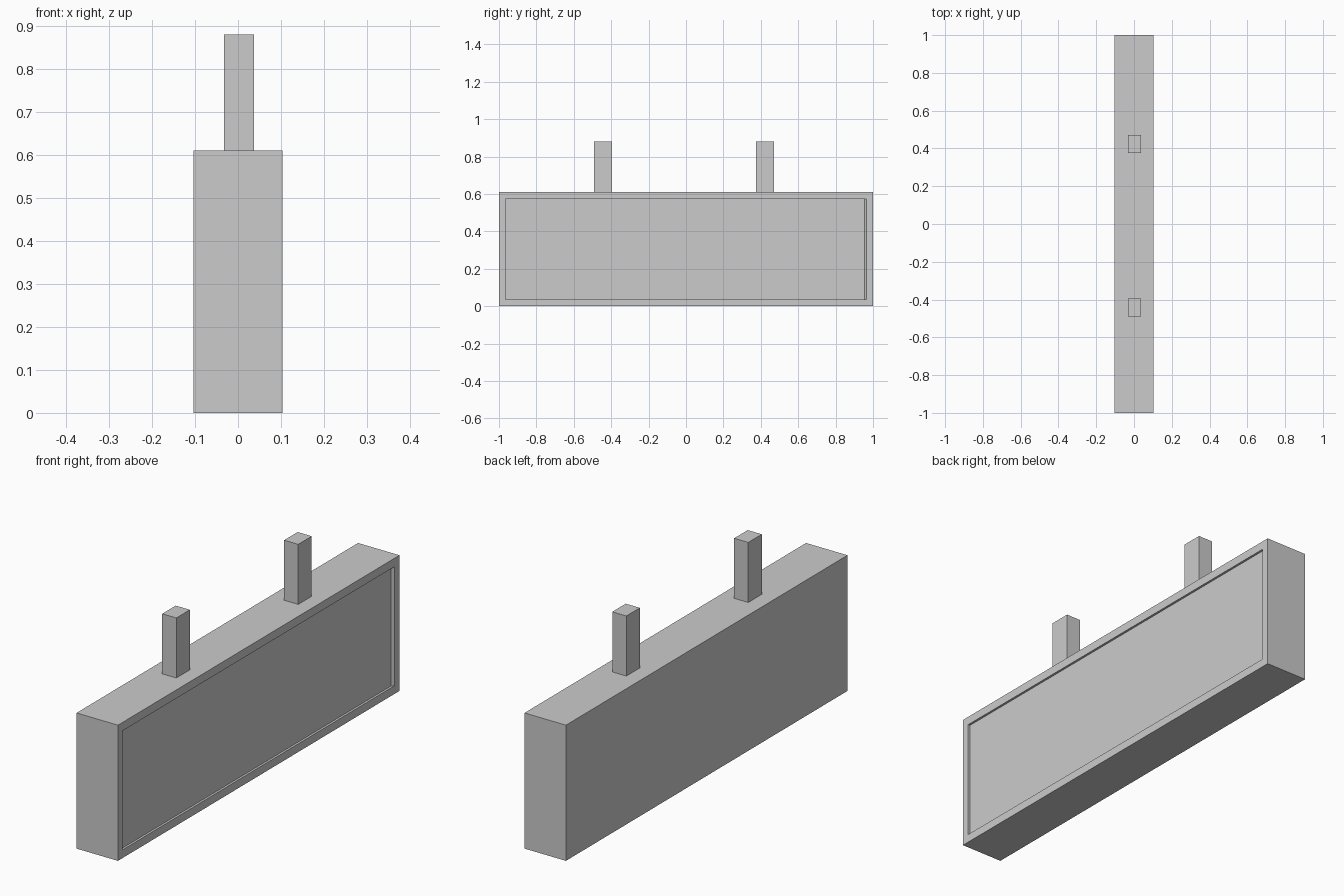
import bpy, bmesh
from mathutils import Vector

if "Cube" in bpy.data.objects:
    bpy.data.objects.remove(bpy.data.objects["Cube"])


def box(bm, lo, hi):
    lo, hi = Vector(lo), Vector(hi)
    verts = bmesh.ops.create_cube(bm, size=1)["verts"]
    for v in verts:
        v.co = Vector((lo[i] + (v.co[i] + 0.5) * (hi[i] - lo[i]) for i in range(3)))
    return verts


def finish(bm, name):
    mesh = bpy.data.meshes.new(name)
    bm.to_mesh(mesh)
    bm.free()
    obj = bpy.data.objects.new(name, mesh)
    bpy.context.collection.objects.link(obj)
    return obj


# Sign cabinet with a shallow recessed panel on the +x face
X, H = 0.103, 0.61
Y0, Y1, Z0, Z1 = -0.966, 0.966, 0.037, 0.572
FLOOR_Y1, DEPTH = 0.955, 0.01
bm = bmesh.new()
box(bm, (-X, -1, 0), (X, 1, H))
bm.normal_update()
face = max(bm.faces, key=lambda f: f.normal.x)

# Rim around the panel
bmesh.ops.inset_individual(bm, faces=[face], thickness=0.03)
for v in face.verts:
    v.co = (X, Y1 if v.co.y > 0 else Y0, Z1 if v.co.z > H / 2 else Z0)

# Panel floor, its far end wall slightly slanted
bmesh.ops.inset_individual(bm, faces=[face], thickness=0.001)
for v in face.verts:
    v.co = (X - DEPTH, FLOOR_Y1 if v.co.y > 0 else Y0, Z1 if v.co.z > H / 2 else Z0)
bmesh.ops.recalc_face_normals(bm, faces=bm.faces)
finish(bm, "sign_cabinet")

# Two hanging posts on top
for name, y0, y1 in (("front_post", -0.491, -0.395), ("back_post", 0.375, 0.471)):
    bm = bmesh.new()
    box(bm, (-0.033, y0, H), (0.037, y1, 0.88))
    finish(bm, name)
